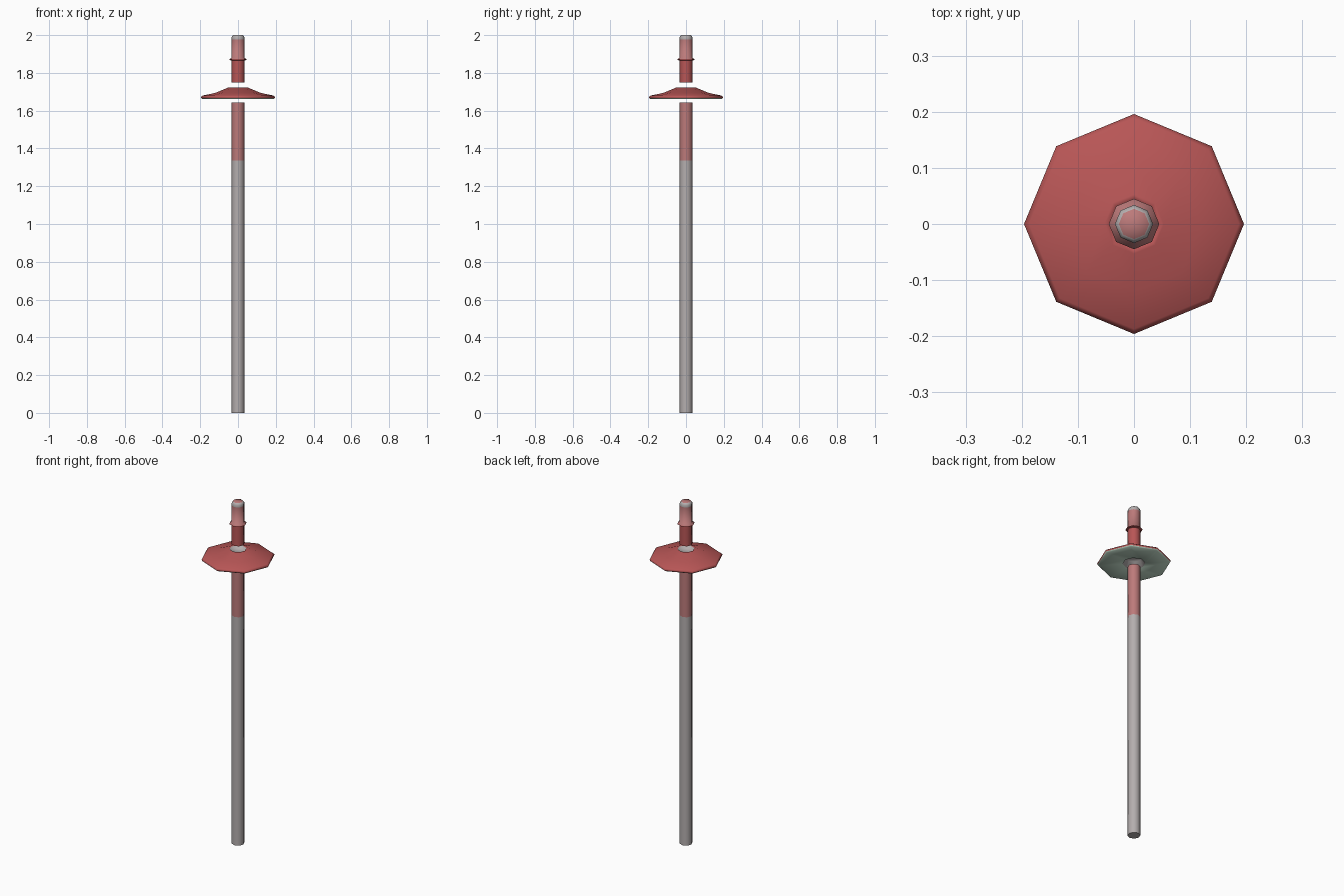
import bpy, bmesh, math

if "Cube" in bpy.data.objects:
    bpy.data.objects.remove(bpy.data.objects["Cube"])

def srgb(r, g, b):
    f = lambda c: c / 12.92 if c <= 0.04045 else ((c + 0.055) / 1.055) ** 2.4
    return (f(r / 255), f(g / 255), f(b / 255), 1)

def mat(name, col):
    m = bpy.data.materials.new(name)
    m.diffuse_color = srgb(*col)
    m.use_nodes = True
    m.node_tree.nodes["Principled BSDF"].inputs["Base Color"].default_value = m.diffuse_color
    return m

MATS = [mat("grey_metal", (180, 174, 174)),
        mat("faded_red", (188, 122, 122)),
        mat("red", (184, 86, 86)),
        mat("pale_green", (197, 222, 204))]
GREY, PINK, RED, GREEN = range(4)

def lathe(name, profile, colours, n=8, angle=50):
    """Spin (radius, z) points into an eight-sided body; one colour per band."""
    bm = bmesh.new()
    rings = []
    for r, z in profile:
        if r == 0:
            rings.append([bm.verts.new((0, 0, z))] * n)
        else:
            rings.append([bm.verts.new((r * math.cos(2 * math.pi * i / n),
                                        r * math.sin(2 * math.pi * i / n), z)) for i in range(n)])
    for a, b, c in zip(rings, rings[1:], colours):
        for i in range(n):
            j = (i + 1) % n
            vs = list(dict.fromkeys([a[i], a[j], b[j], b[i]]))
            bm.faces.new(vs).material_index = c
    bmesh.ops.recalc_face_normals(bm, faces=bm.faces)
    me = bpy.data.meshes.new(name)
    bm.to_mesh(me)
    bm.free()
    for m in MATS:
        me.materials.append(m)
    ob = bpy.data.objects.new(name, me)
    bpy.context.collection.objects.link(ob)
    bpy.ops.object.select_all(action='DESELECT')
    ob.select_set(True)
    bpy.context.view_layer.objects.active = ob
    bpy.ops.object.shade_smooth_by_angle(angle=math.radians(angle))
    return ob

R = 0.034
# lower shaft with painted upper stretch
lathe("lower_shaft",
      [(0, 0), (R, 0), (R, 1.335), (R, 1.643), (0, 1.643)],
      [GREY, GREY, PINK, GREY])

# floating domed disc with recessed grey hub
lathe("disc_shade",
      [(0, 1.708), (0.036, 1.708), (0.045, 1.721), (0.053, 1.722), (0.12, 1.694),
       (0.187, 1.680), (0.196, 1.673), (0.194, 1.666), (0.187, 1.661),
       (0.06, 1.664), (0.042, 1.698), (0, 1.698)],
      [GREY, GREY, RED, RED, RED, RED, RED, GREEN, GREEN, GREY, GREY], angle=65)

# upper shaft with thin conical collar and grey bevelled tip
lathe("upper_shaft",
      [(0, 1.75), (R, 1.75), (R, 1.866), (0.045, 1.868), (0.045, 1.873), (R, 1.879),
       (R, 1.977), (R, 1.990), (0.027, 2.0), (0, 2.0)],
      [GREY, RED, RED, RED, PINK, PINK, GREY, GREY, PINK], angle=65)
